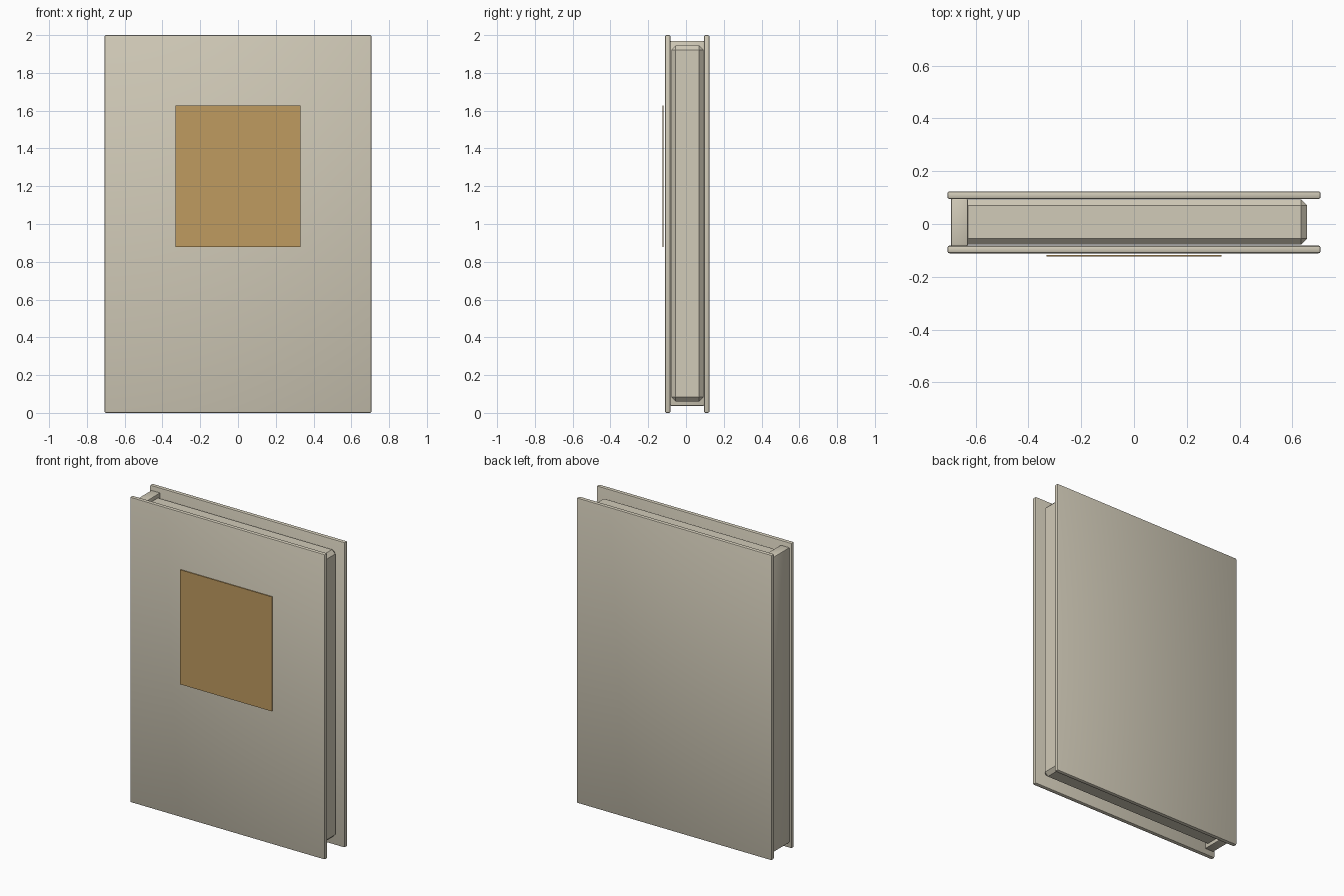
import bpy

default = bpy.data.objects.get("Cube")
if default:
    bpy.data.objects.remove(default, do_unlink=True)


def make_material(name, colour):
    mat = bpy.data.materials.new(name)
    mat.use_nodes = True
    mat.diffuse_color = (*colour, 1)
    mat.node_tree.nodes["Principled BSDF"].inputs["Base Color"].default_value = (*colour, 1)
    return mat


def block(name, x, y, z, mat, bevel=0, segments=1):
    """Box spanning the given (min, max) ranges, with optional softened edges."""
    spans = (x, y, z)
    bpy.ops.mesh.primitive_cube_add(size=1, location=[(a + b) / 2 for a, b in spans])
    obj = bpy.context.object
    obj.name = name
    obj.scale = [b - a for a, b in spans]
    bpy.ops.object.transform_apply(location=False, rotation=False, scale=True)
    obj.data.materials.append(mat)
    if bevel:
        mod = obj.modifiers.new("Soft edges", 'BEVEL')
        mod.width = bevel
        mod.segments = segments
        bpy.ops.object.modifier_apply(modifier=mod.name)
        bpy.ops.object.shade_smooth_by_angle()
    return obj


cream = make_material("cream", (0.64, 0.595, 0.48))
ochre = make_material("ochre", (0.52, 0.325, 0.115))

# Front and back boards
for name, y in (("front_cover", (-0.111, -0.082)), ("back_cover", (0.095, 0.124))):
    block(name, (-0.707, 0.707), y, (0, 2), cream, 0.008, 2)

# Spine strip between the boards
block("spine", (-0.694, -0.629), (-0.083, 0.096), (0.037, 1.97), cream, 0.006, 2)

# Page block with chamfered edges
block("pages", (-0.66, 0.656), (-0.078, 0.093), (0.06, 1.945), cream, 0.023)

# Thin panel on the front cover
block("cover_panel", (-0.332, 0.332), (-0.124, -0.118), (0.878, 1.628), ochre)
